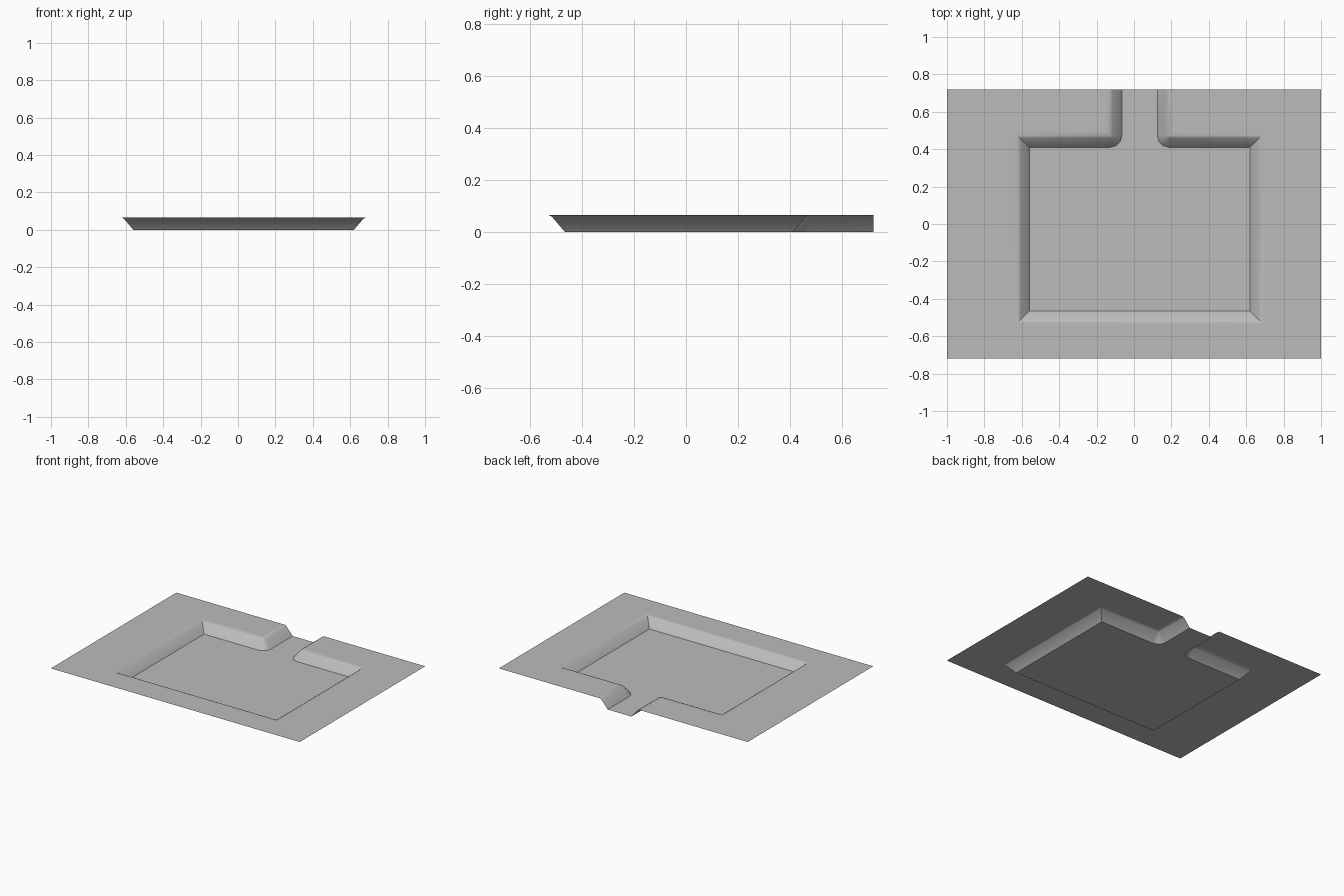
import bpy, bmesh
from math import sin, cos, pi

cube = bpy.data.objects.get("Cube")
if cube:
    bpy.data.objects.remove(cube, do_unlink=True)

grey = bpy.data.materials.new("mid grey")
grey.use_nodes = True
colour = (0.5, 0.5, 0.5, 1)
grey.diffuse_color = colour
grey.node_tree.nodes["Principled BSDF"].inputs["Base Color"].default_value = colour

MID_X = 0.03               # centre line of the recess
ROOM, CHANNEL = 0.59, 0.095  # half widths of the floor
BACK, FRONT = 0.41, -0.465   # floor limits in y
EDGE_X, EDGE_Y = 1.0, 0.72   # outer plate
RIM, DEPTH = 0.062, 0.065
STEPS = 3


def outline(d):
    """Recess outline grown outwards by d, open at the channel mouth."""
    c = max(d, RIM)
    half = [(CHANNEL + d, EDGE_Y)]
    for i in range(STEPS + 1):
        a = i / STEPS * pi / 2
        half.append((CHANNEL + c - (c - d) * cos(a), BACK + c - (c - d) * sin(a)))
    half += [(ROOM + d, BACK + d), (ROOM + d, FRONT - d)]
    left = [(MID_X - x, y) for x, y in half]
    right = [(MID_X + x, y) for x, y in reversed(half)]
    return left + right


bm = bmesh.new()

# Floor, sloping wall, soft lip and flat border, from the inside out
layers = [(0, 0), (0.05, 0.059), (RIM, DEPTH), (0.085, DEPTH)]
loops = [[bm.verts.new((x, y, z)) for x, y in outline(d)] for d, z in layers]
bm.faces.new(loops[0])
for inner, outer in zip(loops, loops[1:]):
    for i in range(len(inner) - 1):
        bm.faces.new((inner[i], inner[i + 1], outer[i + 1], outer[i]))
bmesh.ops.remove_doubles(bm, verts=bm.verts[:], dist=0.0001)

# Surrounding plate, split along the recess corners
border = outline(layers[-1][0])
n = STEPS + 2
lm, lb, lf, rf, rb, rm = (border[i] for i in (0, n, n + 1, n + 2, n + 3, -1))
lc, rc = border[1], border[-2]
X, Y = EDGE_X, EDGE_Y
panels = [
    [lm, (-X, Y), lb, lc],
    [(-X, Y), (-X, -Y), lf, lb],
    [(-X, -Y), (X, -Y), rf, lf],
    [(X, -Y), (X, Y), rb, rf],
    [(X, Y), rm, rc, rb],
]
for panel in panels:
    bm.faces.new([bm.verts.new((x, y, DEPTH)) for x, y in panel])
bmesh.ops.remove_doubles(bm, verts=bm.verts[:], dist=0.0001)

# Every face looks upwards
for face in bm.faces:
    face.normal_update()
    if face.normal.z < 0:
        face.normal_flip()

mesh = bpy.data.meshes.new("recessed_plate")
bm.to_mesh(mesh)
bm.free()
mesh.materials.append(grey)
plate = bpy.data.objects.new("recessed_plate", mesh)
bpy.context.collection.objects.link(plate)

# Soft rim, crisp floor edges and corners
bpy.ops.object.select_all(action='DESELECT')
plate.select_set(True)
bpy.context.view_layer.objects.active = plate
bpy.ops.object.shade_smooth_by_angle(angle=0.6)
